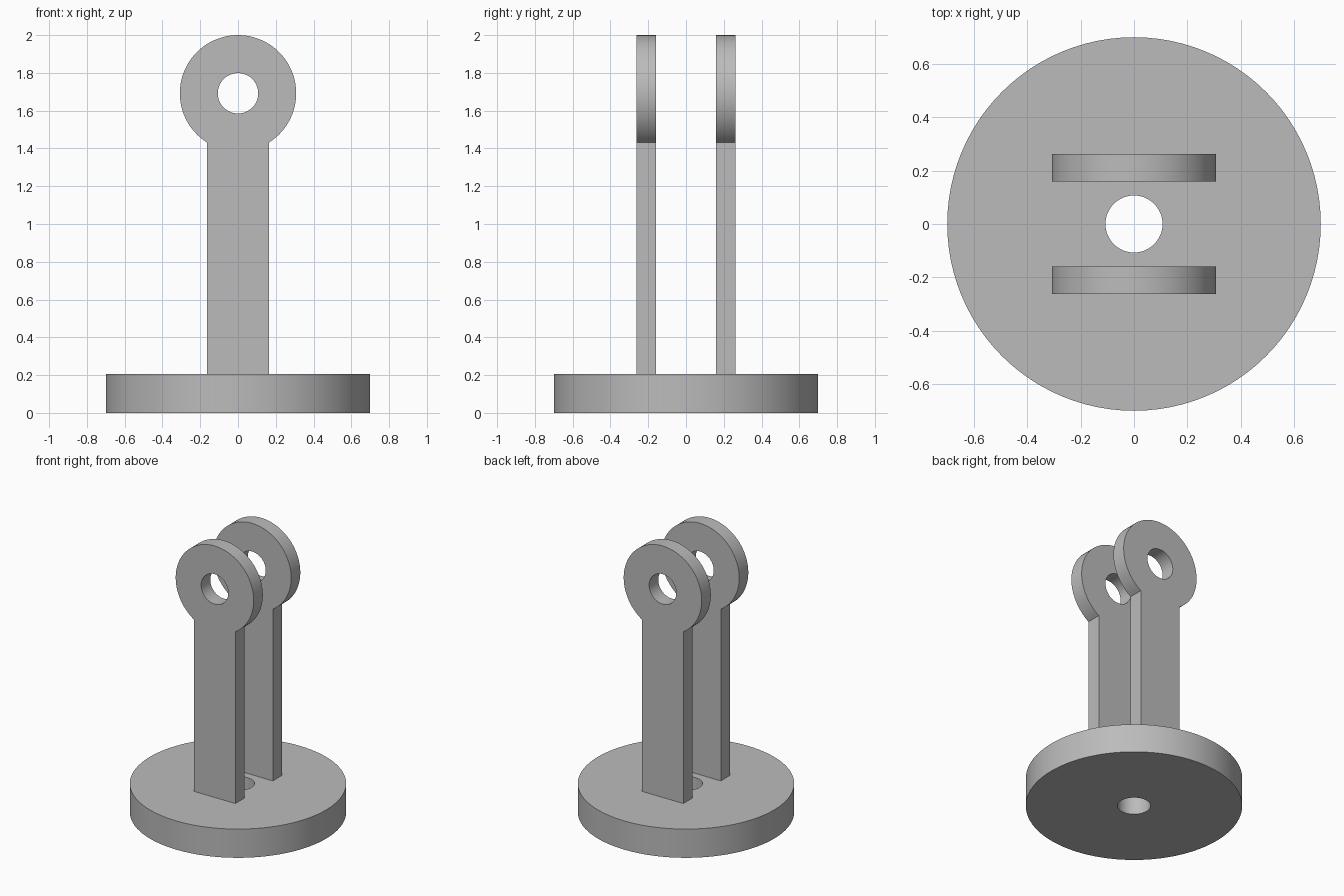
import bpy, bmesh
from math import sin, cos, asin, pi
from mathutils import Matrix, Vector

cube = bpy.data.objects.get("Cube")
if cube:
    bpy.data.objects.remove(cube, do_unlink=True)

grey = bpy.data.materials.new("plain grey")
grey.use_nodes = True
GREY = (0.5, 0.5, 0.5, 1)
grey.diffuse_color = GREY
grey.node_tree.nodes["Principled BSDF"].inputs["Base Color"].default_value = GREY

BASE_RADIUS, BASE_HEIGHT = 0.70, 0.205
HOLE_RADIUS = 0.107
EYE_RADIUS, EYE_Z = 0.308, 1.692
ARM_HALF_WIDTH, ARM_INNER, ARM_THICK = 0.163, 0.16, 0.103


def arc(radius, start, end, steps, cy=0.0):
    """Points along an arc, without the final one."""
    angles = [start + (end - start) * i / steps for i in range(steps)]
    return [(radius * cos(a), cy + radius * sin(a)) for a in angles]


def plate(name, outline, hole, depth, matrix):
    """Extrude a flat outline with a hole through it."""
    bm = bmesh.new()
    edges = []
    for loop in (outline, hole):
        verts = [bm.verts.new((x, y, 0)) for x, y in loop]
        edges += [bm.edges.new((v, verts[i - 1])) for i, v in enumerate(verts)]
    bmesh.ops.triangle_fill(bm, edges=edges, use_beauty=True, normal=(0, 0, 1))
    result = bmesh.ops.extrude_face_region(bm, geom=bm.faces[:], use_keep_orig=True)
    moved = [g for g in result["geom"] if isinstance(g, bmesh.types.BMVert)]
    bmesh.ops.translate(bm, verts=moved, vec=Vector((0, 0, depth)))
    bm.transform(matrix)
    bmesh.ops.recalc_face_normals(bm, faces=bm.faces[:])
    mesh = bpy.data.meshes.new(name)
    bm.to_mesh(mesh)
    bm.free()
    mesh.materials.append(grey)
    obj = bpy.data.objects.new(name, mesh)
    bpy.context.collection.objects.link(obj)
    bpy.ops.object.select_all(action="DESELECT")
    obj.select_set(True)
    bpy.context.view_layer.objects.active = obj
    bpy.ops.object.shade_smooth_by_angle(angle=pi / 6)


# Round base with a centre hole
plate("base", arc(BASE_RADIUS, 0, 2 * pi, 96), arc(HOLE_RADIUS, 0, 2 * pi, 48),
      BASE_HEIGHT, Matrix())

# Upright arms ending in round eyes
half_gap = asin(ARM_HALF_WIDTH / EYE_RADIUS)
start, end = -pi / 2 + half_gap, 3 * pi / 2 - half_gap
outline = arc(EYE_RADIUS, start, end, 72, EYE_Z)
outline += [(EYE_RADIUS * cos(end), EYE_Z + EYE_RADIUS * sin(end)),
            (-ARM_HALF_WIDTH, BASE_HEIGHT), (ARM_HALF_WIDTH, BASE_HEIGHT)]
eye_hole = arc(HOLE_RADIUS, 0, 2 * pi, 48, EYE_Z)
upright = Matrix.Rotation(pi / 2, 4, "X")
for name, y in (("front_arm", -ARM_INNER), ("back_arm", ARM_INNER + ARM_THICK)):
    plate(name, outline, eye_hole, ARM_THICK, Matrix.Translation((0, y, 0)) @ upright)
